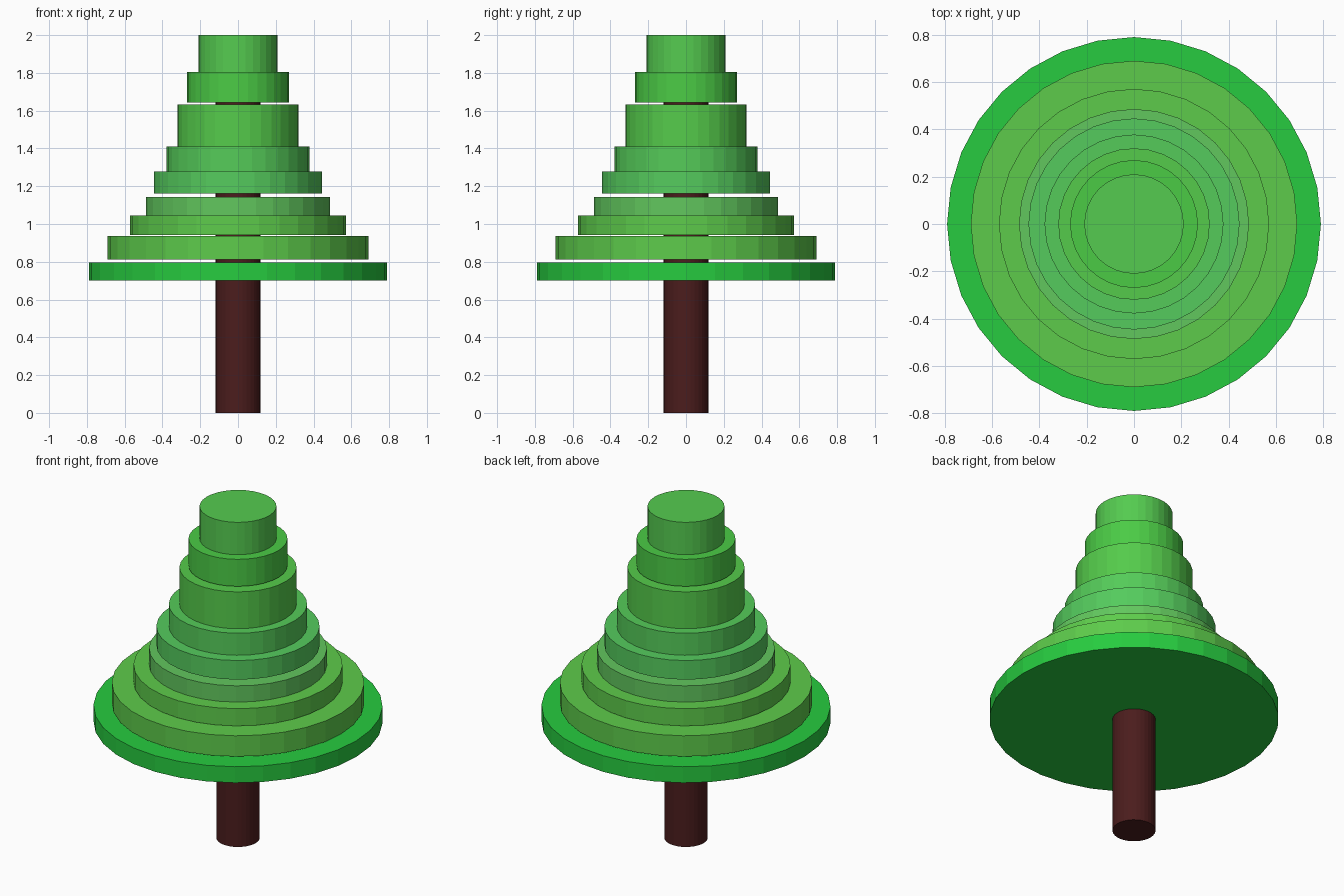
import bpy


def disc(name, radius, z0, z1, color):
    bpy.ops.mesh.primitive_cylinder_add(vertices=32, radius=radius, depth=z1 - z0,
                                        location=(0, 0, (z0 + z1) / 2))
    ob = bpy.context.object
    ob.name = name
    mat = bpy.data.materials.new(name + "_color")
    mat.diffuse_color = (*color, 1)
    ob.data.materials.append(mat)
    return ob


# trunk runs up through the foliage
disc("trunk", 0.118, 0, 1.66, (0.07, 0.012, 0.012))

# foliage tiers: radius, bottom, top, colour
tiers = [
    (0.79, 0.70, 0.797, (0.02, 0.60, 0.05)),
    (0.69, 0.812, 0.937, (0.11, 0.60, 0.07)),
    (0.571, 0.941, 1.045, (0.11, 0.60, 0.07)),
    (0.486, 1.045, 1.143, (0.12, 0.57, 0.11)),
    (0.446, 1.162, 1.277, (0.09, 0.60, 0.11)),
    (0.378, 1.277, 1.41, (0.09, 0.60, 0.10)),
    (0.32, 1.41, 1.632, (0.09, 0.60, 0.07)),
    (0.27, 1.642, 1.805, (0.07, 0.60, 0.06)),
    (0.21, 1.805, 2.0, (0.09, 0.60, 0.08)),
]
for i, (r, z0, z1, color) in enumerate(tiers, 1):
    disc(f"foliage_tier_{i}", r, z0, z1, color)
